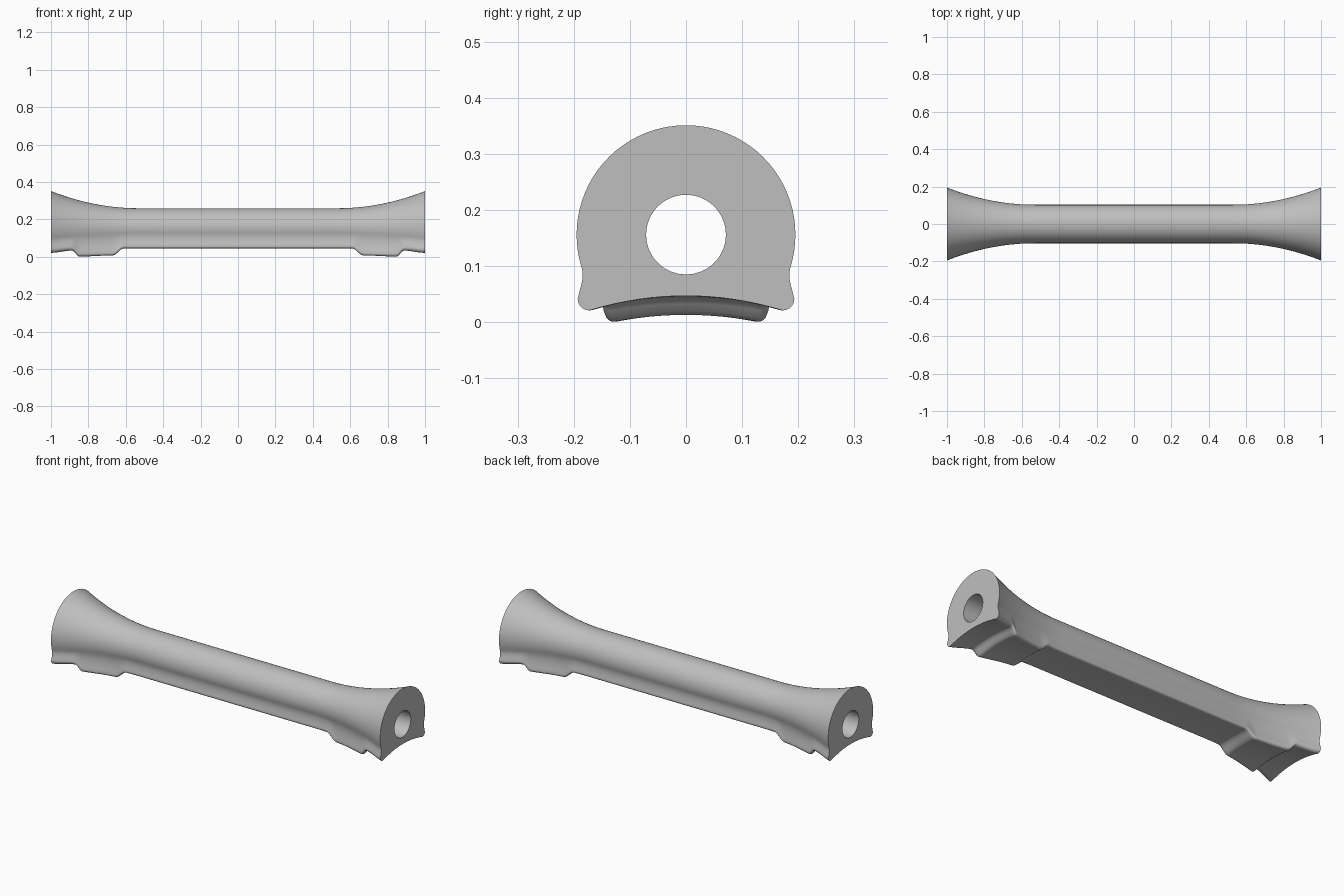
import bpy, bmesh, math

old = bpy.data.objects.get("Cube")
if old:
    bpy.data.objects.remove(old, do_unlink=True)

AXIS_Z = 0.156
HOLE_R = 0.071
# Underside stations: distance from middle, corner height, centre height
UNDERSIDE = [(0.0, 0.045, 0.048), (0.61, 0.045, 0.048), (0.67, 0.007, 0.015),
             (0.85, 0.001, 0.013), (0.885, 0.033, 0.045), (1.0, 0.021, 0.047)]


def underside(d):
    for (a, c0, m0), (b, c1, m1) in zip(UNDERSIDE, UNDERSIDE[1:]):
        if d <= b:
            t = (d - a) / (b - a)
            t = t * t * (3 - 2 * t)
            return c0 + (c1 - c0) * t, m0 + (m1 - m0) * t
    return UNDERSIDE[-1][1:]


def half_section(x):
    """Profile from underside centre round to the crown, on the +y side."""
    d = abs(x)
    flare = max(0.0, (d - 0.53) / 0.47)
    rad = 0.103 + 0.092 * flare ** 2
    corner, middle = underside(d)
    r = 0.105 * rad
    foot = 0.99 * rad
    pts = []
    # Arched underside
    for i in range(9):
        t = i / 8
        pts.append((t * (foot - r), middle + (corner - middle) * t * t))
    # Rounded foot corner
    for i in range(1, 7):
        a = math.radians(-90 + 15 * i)
        pts.append((foot - r + r * math.cos(a), corner + r + r * math.sin(a)))
    # Concave neck blending into the round body
    a0 = math.asin(-0.3)
    p0 = (foot, corner + r)
    p3 = (rad * math.cos(a0), AXIS_Z + rad * math.sin(a0))
    k = (p3[1] - p0[1]) / 3
    p1 = (p0[0] - 0.2 * k, p0[1] + k)
    p2 = (p3[0] - 0.3 * k, p3[1] - k)
    for i in range(1, 9):
        t = i / 8
        s = 1 - t
        pts.append(tuple(s**3 * a + 3*s*s*t * b + 3*s*t*t * c + t**3 * e
                         for a, b, c, e in zip(p0, p1, p2, p3)))
    # Round upper body
    for i in range(1, 25):
        a = a0 + (math.pi / 2 - a0) * i / 24
        pts.append((rad * math.cos(a), AXIS_Z + rad * math.sin(a)))
    return pts


def full_section(x):
    half = half_section(x)
    return half + [(-y, z) for y, z in half[-2:0:-1]]


def bridge(bm, ring_a, ring_b):
    n = len(ring_a)
    for i in range(n):
        j = (i + 1) % n
        bm.faces.new((ring_a[i], ring_a[j], ring_b[j], ring_b[i]))


# Stations are closest together around the pads
side = [0.15, 0.3, 0.45, 0.53] + [0.56 + 0.01 * i for i in range(45)]
stations = [-d for d in reversed(side)] + [0.0] + side

# Flared handle: outer skin, through bore and ring-shaped ends
bm = bmesh.new()
outer = [[bm.verts.new((x, y, z)) for y, z in full_section(x)] for x in stations]
for a, b in zip(outer, outer[1:]):
    bridge(bm, a, b)
bore = []
for ring in (outer[0], outer[-1]):
    inner = []
    for v in ring:
        a = math.atan2(v.co.z - AXIS_Z, v.co.y)
        inner.append(bm.verts.new((v.co.x, HOLE_R * math.cos(a),
                                   AXIS_Z + HOLE_R * math.sin(a))))
    bridge(bm, ring, inner)
    bore.append(inner)
bridge(bm, bore[0], bore[1])
bmesh.ops.recalc_face_normals(bm, faces=bm.faces[:])
mesh = bpy.data.meshes.new("flared_handle")
bm.to_mesh(mesh)
bm.free()

handle = bpy.data.objects.new("flared_handle", mesh)
bpy.context.collection.objects.link(handle)

grey = bpy.data.materials.new("plain_grey")
grey.use_nodes = True
colour = (0.52, 0.52, 0.52, 1)
grey.diffuse_color = colour
grey.node_tree.nodes["Principled BSDF"].inputs["Base Color"].default_value = colour
mesh.materials.append(grey)

bpy.ops.object.select_all(action='DESELECT')
handle.select_set(True)
bpy.context.view_layer.objects.active = handle
bpy.ops.object.shade_smooth_by_angle(angle=math.radians(40))
